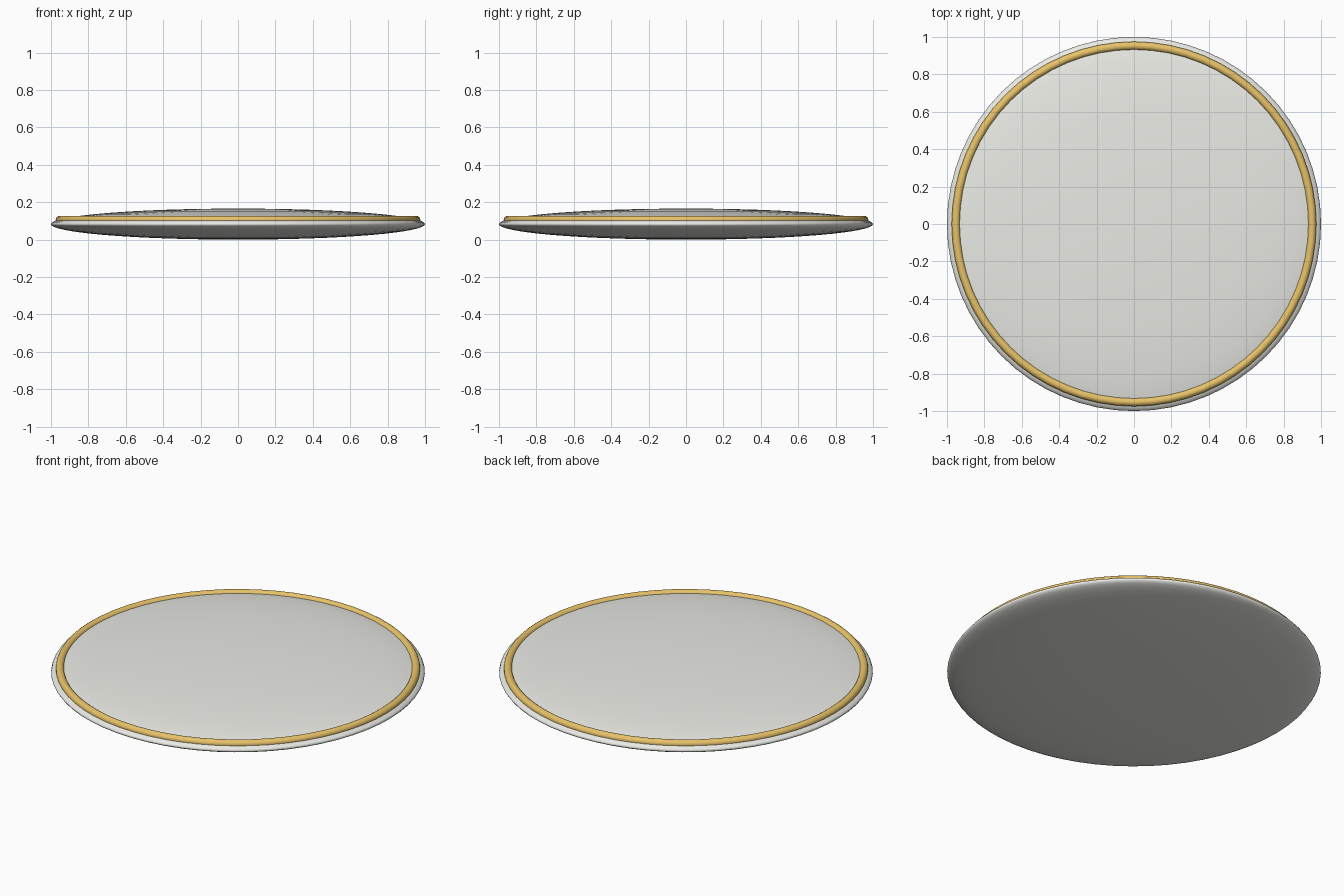
import bpy

cube = bpy.data.objects.get("Cube")
if cube:
    bpy.data.objects.remove(cube, do_unlink=True)

HALF_HEIGHT = 0.083


def material(name, color):
    mat = bpy.data.materials.new(name)
    mat.use_nodes = True
    mat.diffuse_color = color
    bsdf = mat.node_tree.nodes["Principled BSDF"]
    bsdf.inputs["Base Color"].default_value = color
    return mat


def finish(name, mat):
    obj = bpy.context.object
    obj.name = obj.data.name = name
    obj.data.materials.append(mat)
    bpy.ops.object.transform_apply(location=False, rotation=False, scale=True)
    bpy.ops.object.shade_smooth()
    return obj


# Flattened lens-shaped body
bpy.ops.mesh.primitive_uv_sphere_add(
    segments=64, ring_count=32, radius=1, location=(0, 0, HALF_HEIGHT))
bpy.context.object.scale.z = HALF_HEIGHT
finish("plate_body", material("off_white", (0.82, 0.82, 0.78, 1)))

# Gold band set into the upper face near the edge
bpy.ops.mesh.primitive_torus_add(
    major_segments=64, minor_segments=16,
    major_radius=0.953, minor_radius=0.022, location=(0, 0, 0.105))
finish("gold_rim", material("gold", (0.8, 0.54, 0.14, 1)))
